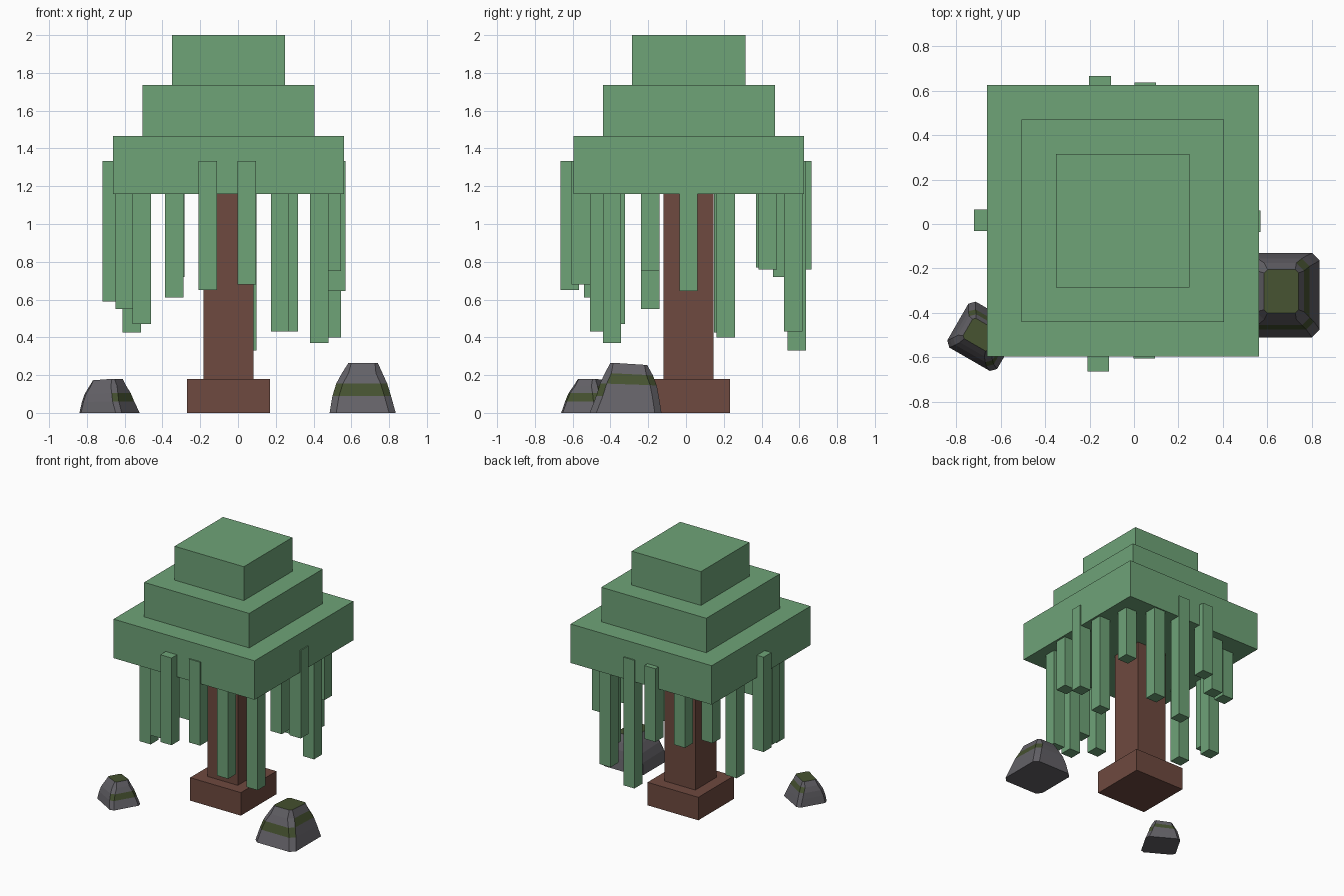
import bpy, bmesh
from math import radians
from mathutils import Matrix

cube = bpy.data.objects.get("Cube")
if cube:
    bpy.data.objects.remove(cube, do_unlink=True)


def material(name, rgb):
    m = bpy.data.materials.new(name)
    m.use_nodes = True
    m.diffuse_color = (*rgb, 1)
    m.node_tree.nodes["Principled BSDF"].inputs["Base Color"].default_value = (*rgb, 1)
    return m


LEAF = material("leaf_green", (0.158, 0.366, 0.187))
BARK = material("bark_brown", (0.156, 0.067, 0.05))
STONE = material("stone_grey", (0.125, 0.12, 0.135))
MOSS = material("moss_green", (0.061, 0.084, 0.03))


def finish(name, bm, mats):
    bmesh.ops.recalc_face_normals(bm, faces=bm.faces)
    mesh = bpy.data.meshes.new(name)
    bm.to_mesh(mesh)
    bm.free()
    for m in mats:
        mesh.materials.append(m)
    ob = bpy.data.objects.new(name, mesh)
    bpy.context.collection.objects.link(ob)
    return ob


def box(name, cx, cy, width, z0, z1, mat):
    """Square column centred on (cx, cy)."""
    bm = bmesh.new()
    bmesh.ops.create_cube(bm, size=1)
    bmesh.ops.scale(bm, vec=(width, width, z1 - z0), verts=bm.verts)
    bmesh.ops.translate(bm, vec=(cx, cy, (z0 + z1) / 2), verts=bm.verts)
    return finish(name, bm, [mat])


# Trunk and its foot
TX, TY = -0.05, 0.013
box("trunk_foot", TX, TY, 0.44, 0, 0.18, BARK)
box("trunk", TX, TY, 0.265, 0.18, 1.16, BARK)

# Stepped canopy
for name, width, z0, z1 in (("canopy_lower", 1.222, 1.16, 1.465),
                            ("canopy_middle", 0.91, 1.465, 1.735),
                            ("canopy_top", 0.60, 1.735, 2.0)):
    box(name, TX, TY + 0.002, width, z0, z1, LEAF)

# Hanging vines: centre x, centre y, lower end
vines = [
    (-0.67, 0.017, 0.59), (0.52, 0.013, 0.645), (-0.16, -0.615, 0.65),
    (-0.153, 0.617, 0.76), (0.05, 0.587, 0.33), (-0.60, -0.19, 0.55),
    (-0.563, 0.197, 0.425), (-0.51, -0.372, 0.47), (-0.51, 0.42, 0.77),
    (-0.337, -0.492, 0.61), (-0.333, 0.508, 0.72), (0.047, -0.557, 0.68),
    (0.222, -0.46, 0.43), (0.27, 0.568, 0.43), (0.43, -0.392, 0.37),
    (0.43, 0.433, 0.76), (0.497, 0.21, 0.40), (0.497, -0.19, 0.75),
]
for i, (x, y, z) in enumerate(vines, 1):
    box(f"vine_{i}", x, y, 0.097, z, 1.333, LEAF)


# Mossy rocks: lofted rings with chamfered corners
RINGS = [(0, -.175, .175, -.19, .19), (.09, -.16, .15, -.155, .177),
         (.155, -.14, .13, -.135, .165), (.21, -.11, .105, -.11, .145),
         (.265, -.075, .08, -.08, .115)]


def rock(name, x, y, scale, angle):
    bm = bmesh.new()
    loops = []
    for z, x0, x1, y0, y1 in RINGS:
        c = 0.035 if z < 0.25 else 0.015
        pts = [(x0 + c, y0), (x1 - c, y0), (x1, y0 + c), (x1, y1 - c),
               (x1 - c, y1), (x0 + c, y1), (x0, y1 - c), (x0, y0 + c)]
        # upper rings slope down towards the back
        loops.append([bm.verts.new((px, py, z - 0.4 * z * max(py, 0))) for px, py in pts])
    bm.faces.new(loops[0])
    bm.faces.new(loops[-1]).material_index = 1
    for level, (a, b) in enumerate(zip(loops, loops[1:])):
        for k in range(8):
            n = (k + 1) % 8
            f = bm.faces.new((a[k], a[n], b[n], b[k]))
            # moss band on the front, and a higher one on the side
            if (level == 1 and k in (0, 1, 7)) or (level == 2 and k in (2, 3)):
                f.material_index = 1
    bm.transform(Matrix.Translation((x, y, 0)) @ Matrix.Rotation(radians(angle), 4, 'Z')
                 @ Matrix.Scale(scale, 4))
    return finish(name, bm, [STONE, MOSS])


rock("large_rock", 0.66, -0.32, 1.0, 0)
rock("small_rock", -0.68, -0.505, 0.68, 60)
